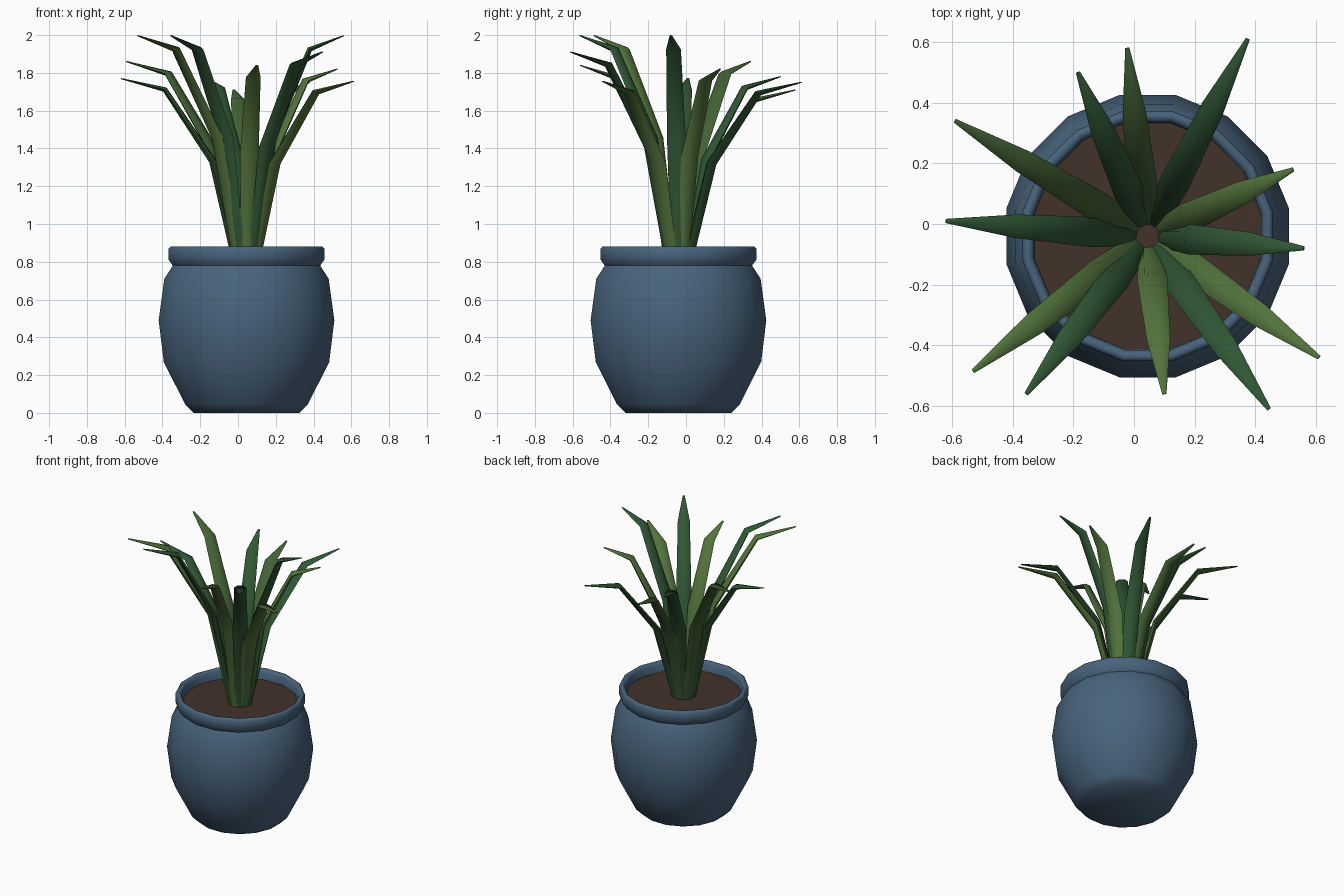
import bpy, bmesh, math
from mathutils import Vector

if "Cube" in bpy.data.objects:
    bpy.data.objects.remove(bpy.data.objects["Cube"])

CX, CY = 0.045, -0.04      # axis of the pot
SIDES = 16


def material(name, rgb):
    m = bpy.data.materials.new(name)
    m.diffuse_color = (*rgb, 1)
    m.use_nodes = True
    m.node_tree.nodes["Principled BSDF"].inputs["Base Color"].default_value = m.diffuse_color
    return m


BLUE = material("glazed_blue", (0.065, 0.125, 0.20))
BROWN = material("soil_brown", (0.055, 0.032, 0.023))
LIGHT = material("leaf_light", (0.085, 0.17, 0.045))
DARK = material("leaf_dark", (0.03, 0.095, 0.035))
MID = material("leaf_mid", (0.055, 0.12, 0.035))


def skin(name, rings, mat, angle):
    """Bridge a list of closed point rings and cap both ends."""
    bm = bmesh.new()
    loops = [[bm.verts.new(p) for p in ring] for ring in rings]
    n = len(loops[0])
    for a, b in zip(loops, loops[1:]):
        for i in range(n):
            j = (i + 1) % n
            bm.faces.new((a[i], a[j], b[j], b[i]))
    bm.faces.new(loops[0])
    bm.faces.new(loops[-1])
    bmesh.ops.recalc_face_normals(bm, faces=bm.faces)
    mesh = bpy.data.meshes.new(name)
    bm.to_mesh(mesh)
    bm.free()
    mesh.materials.append(mat)
    ob = bpy.data.objects.new(name, mesh)
    bpy.context.collection.objects.link(ob)
    bpy.ops.object.select_all(action='DESELECT')
    ob.select_set(True)
    bpy.context.view_layer.objects.active = ob
    bpy.ops.object.shade_smooth_by_angle(angle=math.radians(angle))
    return ob


def circle(apothem, z):
    r = apothem / math.cos(math.pi / SIDES)
    return [(CX + r * math.cos((i + 0.5) * math.tau / SIDES),
             CY + r * math.sin((i + 0.5) * math.tau / SIDES), z) for i in range(SIDES)]


# Pot: outer wall, collar, rounded lip, inner wall
pot_profile = [(0.28, 0), (0.325, 0.045), (0.438, 0.27), (0.465, 0.49), (0.435, 0.71),
               (0.39, 0.78), (0.412, 0.81), (0.412, 0.87), (0.403, 0.88),
               (0.388, 0.88), (0.375, 0.865), (0.372, 0.79)]
skin("pot", [circle(r, z) for r, z in pot_profile], BLUE, 60)

# Soil
skin("soil", [circle(0.373, 0.79), circle(0.373, 0.81)], BROWN, 30)


def leaf(name, tip, mat):
    """Flattened, tapered blade bending outward to its tip."""
    root = Vector((CX, CY, 0.8))
    d = Vector(tip) - root
    reach, rise = math.hypot(d.x, d.y), d.z
    out = Vector((d.x, d.y, 0)).normalized()
    side = Vector((-out.y, out.x, 0))
    path = [root + out * r + Vector((0, 0, z)) for r, z in
            ((0.055, 0), (reach * 0.27, rise * 0.55), (reach * 0.65, rise * 0.94), (reach, rise))]
    widths = (0.07, 0.10, 0.078, 0.014)
    depths = (0.045, 0.04, 0.03, 0.006)
    rings = []
    for i, p in enumerate(path):
        before = (p - path[max(i - 1, 0)]).normalized()
        after = (path[min(i + 1, 3)] - p).normalized()
        normal = side.cross((before + after).normalized())
        rings.append([p + side * math.cos(k * math.tau / 6) * widths[i] / 2
                      + normal * math.sin(k * math.tau / 6) * depths[i] / 2 for k in range(6)])
    skin(name, rings, mat, 80)


# Leaves, listed by tip position around the plant
tips = [(0.375, 0.61, 1.75, DARK), (-0.022, 0.58, 1.71, MID), (-0.185, 0.50, 1.78, DARK),
        (-0.59, 0.34, 1.86, MID), (-0.62, 0.01, 1.77, DARK), (-0.53, -0.485, 1.997, LIGHT),
        (-0.355, -0.56, 1.997, DARK), (0.10, -0.56, 1.84, LIGHT), (0.445, -0.61, 1.91, DARK),
        (0.61, -0.44, 1.755, LIGHT), (0.56, -0.08, 1.997, DARK), (0.525, 0.18, 1.82, LIGHT)]
for i, (x, y, z, m) in enumerate(tips):
    leaf(f"leaf_{i + 1:02d}", (x, y, z), m)
